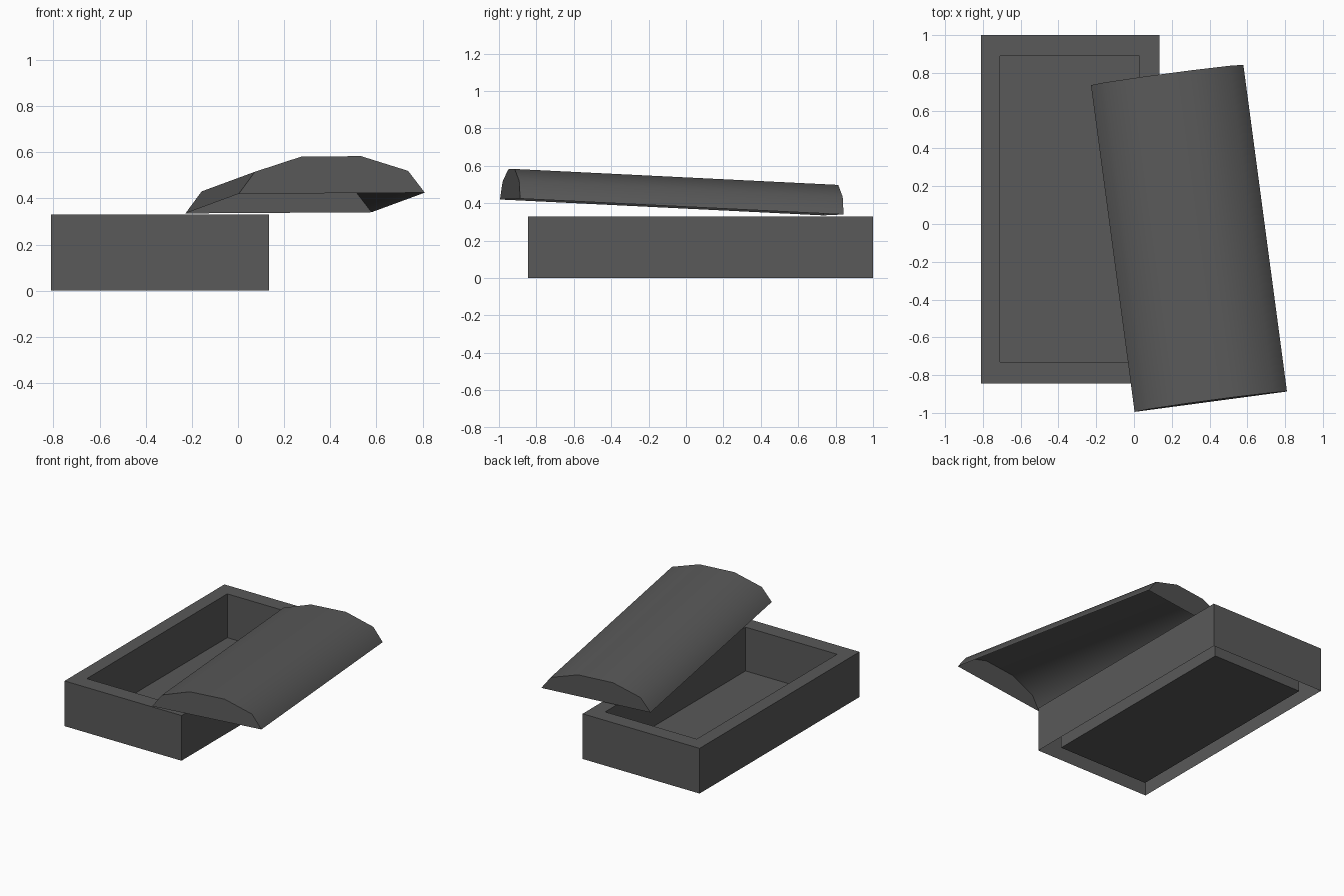
import bpy, bmesh
from mathutils import Matrix, Vector

if "Cube" in bpy.data.objects:
    bpy.data.objects.remove(bpy.data.objects["Cube"])

# Single dark stone colour
stone = bpy.data.materials.new("dark_grey_stone")
stone.diffuse_color = (0.1, 0.1, 0.1, 1)
stone.use_nodes = True
stone.node_tree.nodes["Principled BSDF"].inputs["Base Color"].default_value = stone.diffuse_color


def finish(bm, name):
    mesh = bpy.data.meshes.new(name)
    bm.to_mesh(mesh)
    bm.free()
    mesh.materials.append(stone)
    obj = bpy.data.objects.new(name, mesh)
    bpy.context.collection.objects.link(obj)
    return obj


def skin(bm, a, b, closed):
    """Join two matching rows of vertices with quads."""
    n = len(a)
    for i in range(n if closed else n - 1):
        j = (i + 1) % n
        bm.faces.new((a[i], a[j], b[j], b[i]))


# Coffin box: outer walls, rim, inner walls and floor, open underneath
bm = bmesh.new()
outer = (-0.81, 0.135, -0.845, 1.0)
inner = (-0.71, 0.03, -0.73, 0.89)
rings = []
for (x0, x1, y0, y1), z in ((outer, 0), (outer, 0.33), (inner, 0.33), (inner, 0.01)):
    rings.append([bm.verts.new((x, y, z))
                  for x, y in ((x0, y0), (x1, y0), (x1, y1), (x0, y1))])
for lower, upper in zip(rings, rings[1:]):
    skin(bm, lower, upper, True)
bm.faces.new(rings[-1])
finish(bm, "coffin_box")

# Lid: arched hollow shell with closed ends, open underneath
half = [(0.407, 0.0), (0.335, 0.095), (0.13, 0.16)]
profile = [(-x, z) for x, z in half] + half[::-1]
length = 1.747
bm = bmesh.new()
front, back = [[bm.verts.new((x, y, z)) for x, z in profile]
               for y in (-length / 2, length / 2)]
skin(bm, front, back, False)
bm.faces.new(front[::-1])
bm.faces.new(back)
lid = finish(bm, "coffin_lid")

# Lid lies askew, with its front end raised
u = Vector((0.807, 0.108, 0.005)).normalized()
v = Vector((-0.225, 1.73, -0.085)).normalized()
w = u.cross(v).normalized()
v = w.cross(u)
rot = Matrix((u, v, w)).transposed().to_4x4()
lid.matrix_world = Matrix.Translation((0.291, -0.076, 0.38)) @ rot

# Soft arch, crisp ends
bpy.context.view_layer.objects.active = lid
lid.select_set(True)
bpy.ops.object.shade_smooth_by_angle(angle=0.7)
